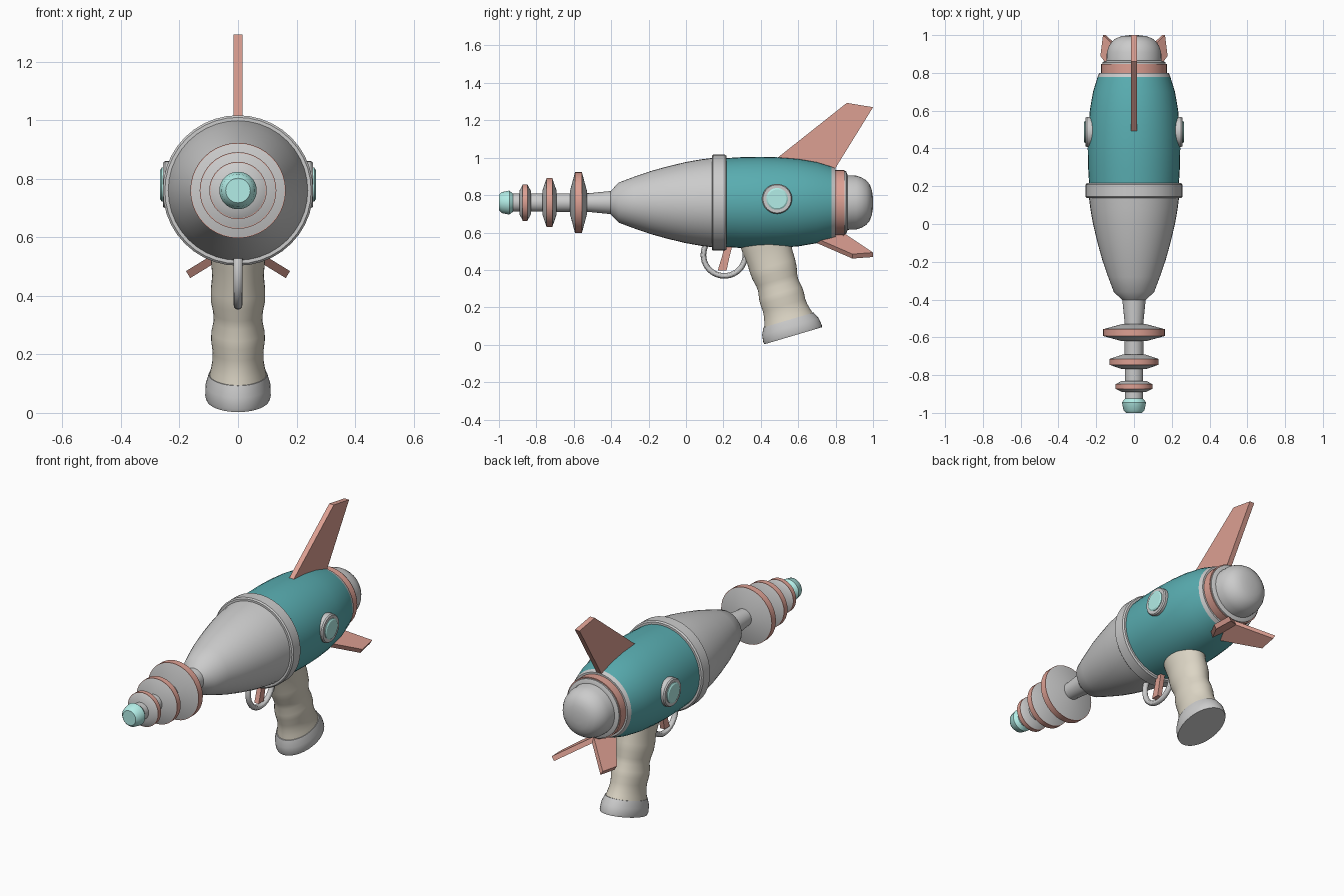
import bpy, bmesh, math
from mathutils import Vector, Matrix

if "Cube" in bpy.data.objects:
    bpy.data.objects.remove(bpy.data.objects["Cube"])

AXIS_Z = 0.76


def material(name, rgb):
    m = bpy.data.materials.new(name)
    m.diffuse_color = (*rgb, 1)
    m.use_nodes = True
    m.node_tree.nodes["Principled BSDF"].inputs["Base Color"].default_value = m.diffuse_color
    return m


TEAL = material("teal", (0.10, 0.42, 0.44))
PINK = material("salmon", (0.72, 0.35, 0.29))
CYAN = material("pale_cyan", (0.45, 0.85, 0.80))
CREAM = material("cream", (0.72, 0.67, 0.56))


def finish(name, bm, mat=None, angle=32):
    bmesh.ops.recalc_face_normals(bm, faces=bm.faces)
    me = bpy.data.meshes.new(name)
    bm.to_mesh(me)
    bm.free()
    ob = bpy.data.objects.new(name, me)
    bpy.context.collection.objects.link(ob)
    if mat:
        me.materials.append(mat)
    bpy.ops.object.select_all(action='DESELECT')
    ob.select_set(True)
    bpy.context.view_layer.objects.active = ob
    bpy.ops.object.shade_smooth_by_angle(angle=math.radians(angle))
    return ob


def loft(name, sections, matrix, mat=None, seg=40):
    """Capped stack of ellipses: each section is (height, rx, ry) along local z."""
    bm = bmesh.new()
    rings = []
    for h, rx, ry in sections:
        rings.append([bm.verts.new(matrix @ Vector((rx * math.cos(a), ry * math.sin(a), h)))
                      for a in (2 * math.pi * i / seg for i in range(seg))])
    for a, b in zip(rings, rings[1:]):
        for i in range(seg):
            j = (i + 1) % seg
            bm.faces.new((a[i], a[j], b[j], b[i]))
    bm.faces.new(rings[0])
    bm.faces.new(rings[-1])
    return finish(name, bm, mat)


ALONG_Y = Matrix.Translation((0, 0, AXIS_Z)) @ Matrix.Rotation(-math.pi / 2, 4, 'X')


def lathe(name, profile, mat=None):
    return loft(name, [(y, r, r) for y, r in profile], ALONG_Y, mat)


def plate(name, outline, origin, u, v, thick, mat):
    """Flat slab: outline points (a, b) placed at origin + a*u + b*v."""
    o, u, v = Vector(origin), Vector(u).normalized(), Vector(v).normalized()
    n = u.cross(v) * thick / 2
    bm = bmesh.new()
    lo = [bm.verts.new(o + u * a + v * b - n) for a, b in outline]
    hi = [bm.verts.new(o + u * a + v * b + n) for a, b in outline]
    bm.faces.new(lo)
    bm.faces.new(hi)
    for i in range(len(lo)):
        j = (i + 1) % len(lo)
        bm.faces.new((lo[i], lo[j], hi[j], hi[i]))
    return finish(name, bm, mat)


# Emitter tip and barrel rod
lathe("emitter_tip", [(-1, 0.042), (-0.985, 0.056), (-0.945, 0.064), (-0.92, 0.045)], CYAN)
lathe("barrel_rod", [(-0.93, 0.048), (-0.52, 0.05), (-0.40, 0.062), (-0.38, 0.062)])

# Barrel discs: grey double cones with coloured rims
for i, (y, r, w, rim) in enumerate([(-0.86, 0.098, 0.03, 0.013),
                                    (-0.73, 0.131, 0.038, 0.016),
                                    (-0.575, 0.163, 0.045, 0.019)], 1):
    hub = 0.064
    lathe(f"barrel_disc_{i}", [(y - w, hub), (y - rim, r - 0.003), (y + rim, r - 0.003), (y + w, hub)])
    lathe(f"disc_rim_{i}", [(y - rim, r - 0.012), (y - rim, r), (y + rim, r), (y + rim, r - 0.012)], PINK)

# Front cone, collar and main body
lathe("front_cone", [(-0.405, 0.06), (-0.395, 0.07), (-0.36, 0.107), (-0.28, 0.137), (-0.19, 0.168),
                     (-0.10, 0.193), (0, 0.217), (0.08, 0.231), (0.15, 0.240)])
lathe("collar", [(0.138, 0.235), (0.138, 0.25), (0.145, 0.257), (0.208, 0.257), (0.216, 0.25), (0.216, 0.23)])
lathe("main_body", [(0.2, 0.237), (0.3, 0.243), (0.4, 0.245), (0.5, 0.242), (0.6, 0.234),
                    (0.7, 0.217), (0.777, 0.193)], TEAL)
lathe("rear_band", [(0.777, 0.193), (0.80, 0.184), (0.80, 0.15)])
lathe("rear_ring", [(0.793, 0.15), (0.793, 0.174), (0.848, 0.174), (0.848, 0.15)], PINK)
lathe("rear_step", [(0.84, 0.168), (0.856, 0.168), (0.865, 0.145)])
lathe("rear_dome", [(0.85, 0.146), (0.91, 0.144), (0.94, 0.134), (0.965, 0.118), (0.983, 0.096),
                    (0.994, 0.066), (0.999, 0.033), (1.0, 0.005)])

# Tail fins
plate("top_fin", [(0.49, 1.0), (0.86, 1.293), (1.0, 1.27), (0.79, 0.93), (0.72, 0.92), (0.52, 0.96)],
      (0, 0, 0), (0, 1, 0), (0, 0, 1), 0.03, PINK)
for side, s in (("left", -1), ("right", 1)):
    plate(f"lower_fin_{side}", [(0.65, 0), (0.89, 0.2), (1.0, 0.184), (0.84, -0.02)],
          (0, 0, 0.577), (0, 1, 0), (s * 0.85, 0, -0.52), 0.028, PINK)

    # Side portholes
    m = Matrix.Translation((0, 0.487, 0.78)) @ Matrix.Rotation(s * math.pi / 2, 4, 'Y')
    loft(f"porthole_frame_{side}", [(h, r, r) for h, r in
         [(0.2, 0.08), (0.25, 0.08), (0.257, 0.075), (0.257, 0.05)]], m)
    loft(f"porthole_glass_{side}", [(h, r, r) for h, r in
         [(0.22, 0.058), (0.261, 0.058), (0.266, 0.05)]], m, CYAN)

# Grip with finger waves and its end cap, leaning forward
GRIP = Matrix.Translation((0, 0.573, 0.048)) @ Matrix.Rotation(math.radians(16.5), 4, 'X')
loft("grip", [(0.08, 0.099, 0.138), (0.11, 0.092, 0.128), (0.14, 0.087, 0.121), (0.17, 0.087, 0.118),
              (0.21, 0.092, 0.121), (0.24, 0.091, 0.119), (0.28, 0.083, 0.112), (0.31, 0.085, 0.114),
              (0.35, 0.093, 0.123), (0.39, 0.093, 0.126), (0.44, 0.088, 0.126),
              (0.49, 0.092, 0.132), (0.56, 0.095, 0.137)], GRIP, CREAM)
loft("grip_cap", [(0, 0.108, 0.160), (0.012, 0.112, 0.163), (0.05, 0.111, 0.158), (0.088, 0.1, 0.140)], GRIP)

# Trigger guard and trigger
bpy.ops.mesh.primitive_torus_add(location=(0, 0.205, 0.48), rotation=(0, math.pi / 2, 0),
                                 major_radius=0.112, minor_radius=0.015,
                                 major_segments=40, minor_segments=12)
bpy.context.object.name = "trigger_guard"
bpy.ops.object.shade_smooth_by_angle()
plate("trigger", [(0.205, 0.54), (0.195, 0.48), (0.17, 0.398), (0.217, 0.398), (0.235, 0.48), (0.25, 0.54)],
      (0, 0, 0), (0, 1, 0), (0, 0, 1), 0.028, PINK)
